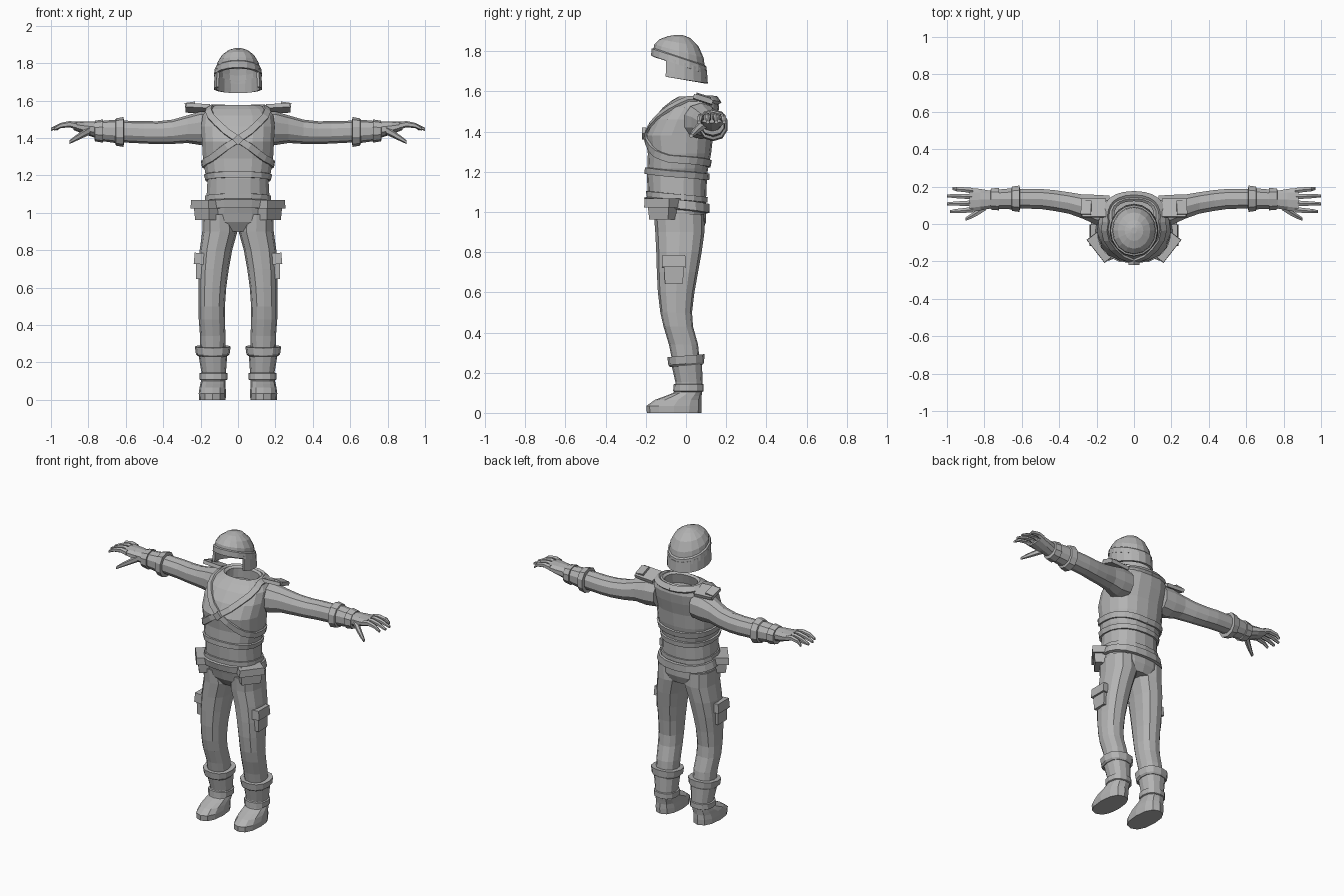
import bpy, bmesh, math
from math import sin, cos, pi, radians
from mathutils import Vector, Matrix, Euler

if "Cube" in bpy.data.objects:
    bpy.data.objects.remove(bpy.data.objects["Cube"])

grey = bpy.data.materials.new("grey cloth")
grey.diffuse_color = (0.45, 0.45, 0.45, 1)
grey.use_nodes = True
grey.node_tree.nodes["Principled BSDF"].inputs["Base Color"].default_value = grey.diffuse_color


def finish(name, bm):
    bmesh.ops.recalc_face_normals(bm, faces=bm.faces)
    me = bpy.data.meshes.new(name)
    bm.to_mesh(me)
    bm.free()
    me.materials.append(grey)
    ob = bpy.data.objects.new(name, me)
    bpy.context.collection.objects.link(ob)
    return ob


def loft(name, rings, caps=(True, True), loop=False, open_ring=False):
    """Skin a list of equal-length point rings."""
    bm = bmesh.new()
    vs = [[bm.verts.new(p) for p in r] for r in rings]
    n = len(vs[0])
    pairs = list(zip(vs, vs[1:])) + ([(vs[-1], vs[0])] if loop else [])
    for a, b in pairs:
        for i in range(n - 1 if open_ring else n):
            j = (i + 1) % n
            bm.faces.new((a[i], a[j], b[j], b[i]))
    if not loop and not open_ring:
        for use, r in zip(caps, (vs[0], vs[-1])):
            if use:
                bm.faces.new(r)
    return finish(name, bm)


def spow(v, e):
    return math.copysign(abs(v) ** e, v)


def flat_ring(z, xc, rx, yf, yb, n=12, e=0.85, s=1, tilt=0):
    """Horizontal ring between a front and a back y; tilt raises the back."""
    yc, ry = (yf + yb) / 2, (yb - yf) / 2
    pts = []
    for i in range(n):
        a = 2 * pi * i / n
        y = -ry * spow(cos(a), e)
        pts.append((s * (xc + rx * spow(sin(a), e)), yc + y, z + tilt * y))
    return pts


def arm_ring(x, y, z, ry, rz, n=10, s=1, e=0.9):
    return [(s * x, y + ry * spow(cos(2 * pi * (i + .5) / n), e),
             z + rz * spow(sin(2 * pi * (i + .5) / n), e)) for i in range(n)]


def block(name, loc, size, rot=(0, 0, 0), taper=1.0, s=1):
    """Box whose lower end is scaled by taper; mirrored when s is -1."""
    bm = bmesh.new()
    bmesh.ops.create_cube(bm, size=1)
    m = Matrix.Translation(loc) @ Euler(rot).to_matrix().to_4x4()
    for v in bm.verts:
        k = taper if v.co.z < 0 else 1
        v.co = m @ Vector((v.co.x * size[0] * k, v.co.y * size[1] * k, v.co.z * size[2]))
        v.co.x *= s
    return finish(name, bm)


# Torso: z, half width, front y, back y
TORSO = [(.90, .13, -.12, .08), (.95, .178, -.155, .10), (1.0, .185, -.168, .10),
         (1.06, .172, -.188, .10), (1.18, .165, -.195, .105), (1.215, .178, -.193, .11),
         (1.29, .19, -.19, .125), (1.38, .195, -.203, .135), (1.46, .20, -.165, .155),
         (1.52, .192, -.115, .165), (1.555, .165, -.07, .158), (1.575, .12, -.035, .135)]
loft("torso", [flat_ring(z, 0, rx, f, b, 18) for z, rx, f, b in TORSO], (True, False))
loft("collar_lining", [flat_ring(1.575, 0, .12, -.035, .135, 18),
                       flat_ring(1.565, 0, .105, -.022, .122, 18),
                       flat_ring(1.50, 0, .11, -.04, .125, 18)], (False, True))


def torso_point(a, z):
    for lo, hi in zip(TORSO, TORSO[1:]):
        if z <= hi[0]:
            break
    t = (z - lo[0]) / (hi[0] - lo[0])
    rx, f, b = [lo[i] + (hi[i] - lo[i]) * t for i in (1, 2, 3)]
    return Vector((rx * spow(sin(a), .85),
                   (f + b) / 2 - (b - f) / 2 * spow(cos(a), .85), z))


def strap(name, path, width, thick, loop=False, s=1):
    """Flat band following (angle, height) points on the torso."""
    pts = [torso_point(a, z) for a, z in path]
    rings = []
    n = len(pts)
    for i, (a, z) in enumerate(path):
        p = pts[i]
        t = (pts[(i + 1) % n] - pts[i - 1]) if loop else pts[min(i + 1, n - 1)] - pts[max(i - 1, 0)]
        up = torso_point(a, min(z + .02, 1.575)) - torso_point(a, z - .02)
        nor = (torso_point(a + .1, z) - torso_point(a - .1, z)).cross(up).normalized()
        w = nor.cross(t).normalized() * width / 2
        ring = [p - w - nor * .01, p + w - nor * .01, p + w * .9 + nor * thick, p - w * .9 + nor * thick]
        rings.append([(s * q.x, q.y, q.z) for q in ring])
    return loft(name, rings, loop=loop)


around = [2 * pi * i / 18 for i in range(18)]
strap("waist_band", [(a, 1.19 + .015 * cos(a)) for a in around], .035, .012, True)
strap("belt", [(a, 1.035 + .018 * cos(a)) for a in around], .05, .018, True)
strap("jacket_hem", [(a, 1.075 + .015 * cos(a)) for a in around], .03, .008, True)

# Crossed harness running from the collar, over the chest and round the back
KEYS = [(-180, 1.555), (-110, 1.562), (-75, 1.56), (-55, 1.535), (-36, 1.495), (0, 1.39),
        (40, 1.295), (75, 1.265), (180, 1.24)]


def key_height(d):
    for (a, za), (b, zb) in zip(KEYS, KEYS[1:]):
        if d <= b:
            return za + (zb - za) * (d - a) / (b - a)


harness = [(radians(d), key_height(d)) for d in range(-180, 181, 15)]
for s, side in ((1, "left"), (-1, "right")):
    strap("harness_" + side, harness, .04, .010, s=s)
block("chest_buckle", (0, -.208, 1.39), (.042, .02, .042), (0, radians(45), 0))

# Limbs and gear, built once for each side
LEG = [(.99, .10, .088, -.16, .09), (.90, .097, .094, -.153, .092), (.80, .118, .087, -.148, .078),
       (.70, .13, .081, -.145, .06), (.60, .137, .074, -.14, .042), (.50, .14, .070, -.128, .03),
       (.43, .14, .070, -.112, .035), (.34, .135, .068, -.085, .06), (.24, .135, .066, -.065, .07)]
BOOT = [(.25, .135, .078, -.075, .08), (.15, .13, .066, -.052, .082), (.10, .132, .066, -.062, .08),
        (.085, .134, .068, -.10, .078), (.065, .136, .07, -.155, .076), (.035, .137, .073, -.197, .078),
        (0, .137, .071, -.195, .076)]
ARM = [(.13, .075, 1.455, .08, .085), (.20, .075, 1.452, .085, .09), (.27, .092, 1.447, .068, .074),
       (.35, .113, 1.433, .060, .065), (.43, .126, 1.428, .058, .061), (.50, .134, 1.43, .056, .060),
       (.63, .135, 1.435, .054, .058)]
GLOVE = [(.64, .135, 1.435, .06, .064), (.72, .133, 1.437, .054, .055), (.77, .13, 1.445, .05, .042),
         (.82, .13, 1.453, .060, .034), (.88, .128, 1.465, .068, .022)]

for s, side in ((1, "left"), (-1, "right")):
    def name(part):
        return part + "_" + side

    def stack(part, rows, n=12, tilt=0):
        loft(name(part), [flat_ring(*r, n=n, s=s, tilt=tilt) for r in rows])

    stack("leg", LEG)
    stack("boot", BOOT)
    stack("boot_cuff", [(.235, .135, .08, -.08, .085), (.245, .135, .09, -.088, .09),
                        (.285, .135, .096, -.093, .092), (.285, .135, .07, -.07, .07)], tilt=.08)
    stack("ankle_strap", [(.105, .131, .068, -.058, .083), (.108, .131, .074, -.064, .088),
                          (.142, .131, .074, -.062, .088), (.145, .131, .066, -.055, .082)])

    # Arm, glove and wrist bands
    loft(name("arm"), [arm_ring(*r, s=s) for r in ARM])
    loft(name("glove"), [arm_ring(*r, s=s) for r in GLOVE])
    loft(name("glove_cuff"), [arm_ring(x, .135, 1.432, ry, rz, s=s) for x, ry, rz in
                              ((.61, .055, .06), (.612, .074, .08), (.652, .068, .073), (.657, .055, .06))])
    loft(name("wrist_band"), [arm_ring(x, .133, 1.437, ry, rz, s=s) for x, ry, rz in
                              ((.72, .05, .05), (.722, .063, .062), (.765, .059, .055), (.768, .045, .04))])

    # Fingers curve up, then down toward the tip
    for i, (y, reach) in enumerate(((.178, .97), (.146, 1.0), (.112, 1.0), (.078, .985))):
        fan = (y - .128) * .25
        rows = [(.86, y, 1.464, .017, .02), (.90, y + fan * .4, 1.474, .015, .017),
                (.95, y + fan * .7, 1.466, .013, .014), (reach, y + fan, 1.446, .009, .008)]
        loft(name("finger_%d" % (i + 1)), [arm_ring(*r, n=6, s=s) for r in rows])
    loft(name("thumb"), [arm_ring(*r, n=6, s=s) for r in
                         ((.79, .098, 1.442, .026, .024), (.83, .068, 1.42, .021, .02),
                          (.865, .045, 1.40, .016, .016), (.90, .026, 1.378, .010, .010))])

    # Shoulder tab
    block(name("shoulder_tab"), (.215, .085, 1.558), (.13, .10, .022), (radians(-18), radians(-3), 0), s=s)
    block(name("shoulder_tab_end"), (.255, .085, 1.567), (.055, .075, .026), (radians(-18), radians(8), 0), s=s)

    # Belt pouch with overhanging flap
    turn = (0, 0, radians(52))
    block(name("pouch"), (.163, -.113, 1.005), (.135, .085, .085), turn, .88, s)
    block(name("pouch_flap"), (.165, -.115, 1.045), (.152, .10, .045), turn, 1.03, s)

    # Thigh pocket
    block(name("thigh_pocket"), (.203, -.06, .70), (.045, .10, .11), (0, 0, 0), .9, s)
    block(name("thigh_pocket_flap"), (.206, -.06, .755), (.055, .112, .06), (0, radians(-4), 0), 1.04, s)

# Helmet dome: centre height, half width, half depth, tilt of the ring
DOME = [(1.745, .121, .131, -.33), (1.80, .112, .123, -.27), (1.842, .087, .097, -.18),
        (1.870, .050, .056, -.08), (1.881, .015, .017, 0)]
loft("helmet_dome", [flat_ring(z, 0, rx, -.035 - ry, -.035 + ry, 16, 1, tilt=t)
                     for z, rx, ry, t in DOME], (False, True))
loft("helmet_band", [flat_ring(z, 0, rx, -.035 - ry, -.035 + ry, 16, 1, tilt=-.33)
                     for z, rx, ry in ((1.73, .117, .126), (1.732, .129, .139),
                                       (1.768, .125, .136), (1.775, .114, .125))], loop=True)

# Helmet guard around the ears and neck, open at the face
rows = []
for k in range(4):
    row = []
    for i in range(13):
        a = radians(-28 + 236 * i / 12)
        y = .132 * sin(a)
        top, low = 1.75 - .33 * y, 1.662 - .17 * y
        grow = 1 + .012 * k
        row.append((.119 * cos(a) * grow, -.035 + y * grow, top + (low - top) * k / 3))
    rows.append(row)
guard = loft("helmet_guard", rows, open_ring=True)
solid = guard.modifiers.new("thickness", "SOLIDIFY")
solid.thickness = .014
solid.offset = 0
